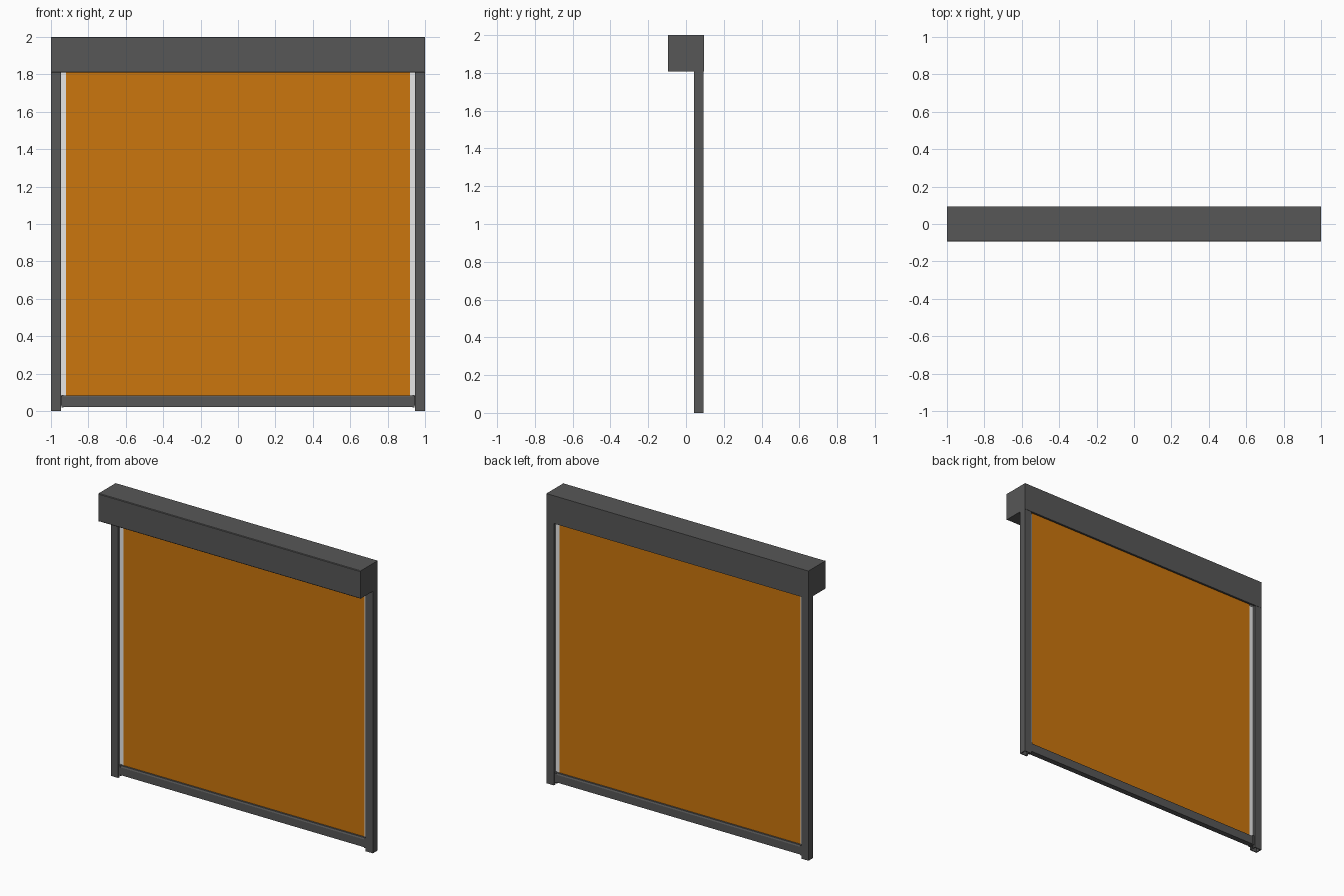
import bpy, bmesh, math

if "Cube" in bpy.data.objects:
    bpy.data.objects.remove(bpy.data.objects["Cube"])


def material(name, rgb):
    m = bpy.data.materials.new(name)
    m.diffuse_color = (*rgb, 1)
    m.use_nodes = True
    m.node_tree.nodes["Principled BSDF"].inputs["Base Color"].default_value = m.diffuse_color
    return m


GREY = material("charcoal grey", (0.095, 0.095, 0.095))
ORANGE = material("orange fabric", (0.60, 0.18, 0.004))
WHITE = material("white zip", (0.85, 0.85, 0.85))


def finish(name, bm, mat):
    bmesh.ops.recalc_face_normals(bm, faces=bm.faces)
    me = bpy.data.meshes.new(name)
    bm.to_mesh(me)
    bm.free()
    me.materials.append(mat)
    ob = bpy.data.objects.new(name, me)
    bpy.context.collection.objects.link(ob)
    return ob


def extrude(name, points, direction, mat):
    """Extrude a closed outline of 3D points along a direction."""
    bm = bmesh.new()
    face = bm.faces.new([bm.verts.new(p) for p in points])
    new = bmesh.ops.extrude_face_region(bm, geom=[face])["geom"]
    bmesh.ops.translate(bm, vec=direction,
                        verts=[v for v in new if isinstance(v, bmesh.types.BMVert)])
    return finish(name, bm, mat)


def along_x(name, yz, x0, x1, mat):
    return extrude(name, [(x0, y, z) for y, z in yz], (x1 - x0, 0, 0), mat)


def box(name, x0, x1, y0, y1, z0, z1, mat):
    return along_x(name, [(y0, z0), (y1, z0), (y1, z1), (y0, z1)], x0, x1, mat)


# Head box: thin folded shell with a fabric slot in the underside
F, B, T, L, W = -0.094, 0.094, 2.0, 1.808, 0.007
along_x("head_box_shell", [
    (0.052, L), (F + 0.004, L), (F, L + 0.004), (F, T - 0.004), (F + 0.004, T),
    (B, T), (B, L), (0.080, L), (0.080, L + W), (B - W, L + W), (B - W, T - W),
    (F + W, T - W), (F + W, L + W), (0.052, L + W)], -0.994, 0.994, GREY)

# Roller tube wound with fabric, hidden in the head box
bpy.ops.mesh.primitive_cylinder_add(vertices=32, radius=0.066, depth=1.84,
                                    location=(0, 0, 1.905),
                                    rotation=(0, math.pi / 2, 0))
roller = bpy.context.object
roller.name = "fabric_roll"
roller.data.materials.append(ORANGE)
bpy.ops.object.shade_smooth_by_angle(angle=math.radians(35))

# Hanging fabric
box("fabric_screen", -0.92, 0.92, 0.0645, 0.0675, 0.075, 1.90, ORANGE)

for side, s in (("left", -1), ("right", 1)):
    # Head box end plate
    box(side + "_end_plate", s * 0.994, s * 1.0, F, B, L, T, GREY)

    # Guide rail: C-shaped channel open towards the fabric
    c = [(1.0, 0.042), (1.0, 0.092), (0.945, 0.092), (0.945, 0.073),
         (0.951, 0.073), (0.951, 0.086), (0.994, 0.086), (0.994, 0.048),
         (0.951, 0.048), (0.951, 0.059), (0.945, 0.059), (0.945, 0.042)]
    extrude(side + "_guide_rail", [(s * x, y, 0) for x, y in c], (0, 0, L), GREY)

    # White zip edge running into the rail
    box(side + "_zip_edge", s * 0.92, s * 0.965, 0.064, 0.068, 0.085, L, WHITE)

    # Bottom bar end cap and the tongue that slides in the rail
    box(side + "_bar_cap", s * 0.932, s * 0.944, 0.045, 0.087, 0.019, 0.087, GREY)
    box(side + "_bar_tongue", s * 0.944, s * 0.975, 0.061, 0.071, 0.03, 0.08, GREY)

# Weighted bottom bar with sloped shoulders
along_x("bottom_bar", [
    (0.047, 0.022), (0.085, 0.022), (0.085, 0.075), (0.080, 0.085),
    (0.052, 0.085), (0.047, 0.075)], -0.932, 0.932, GREY)
